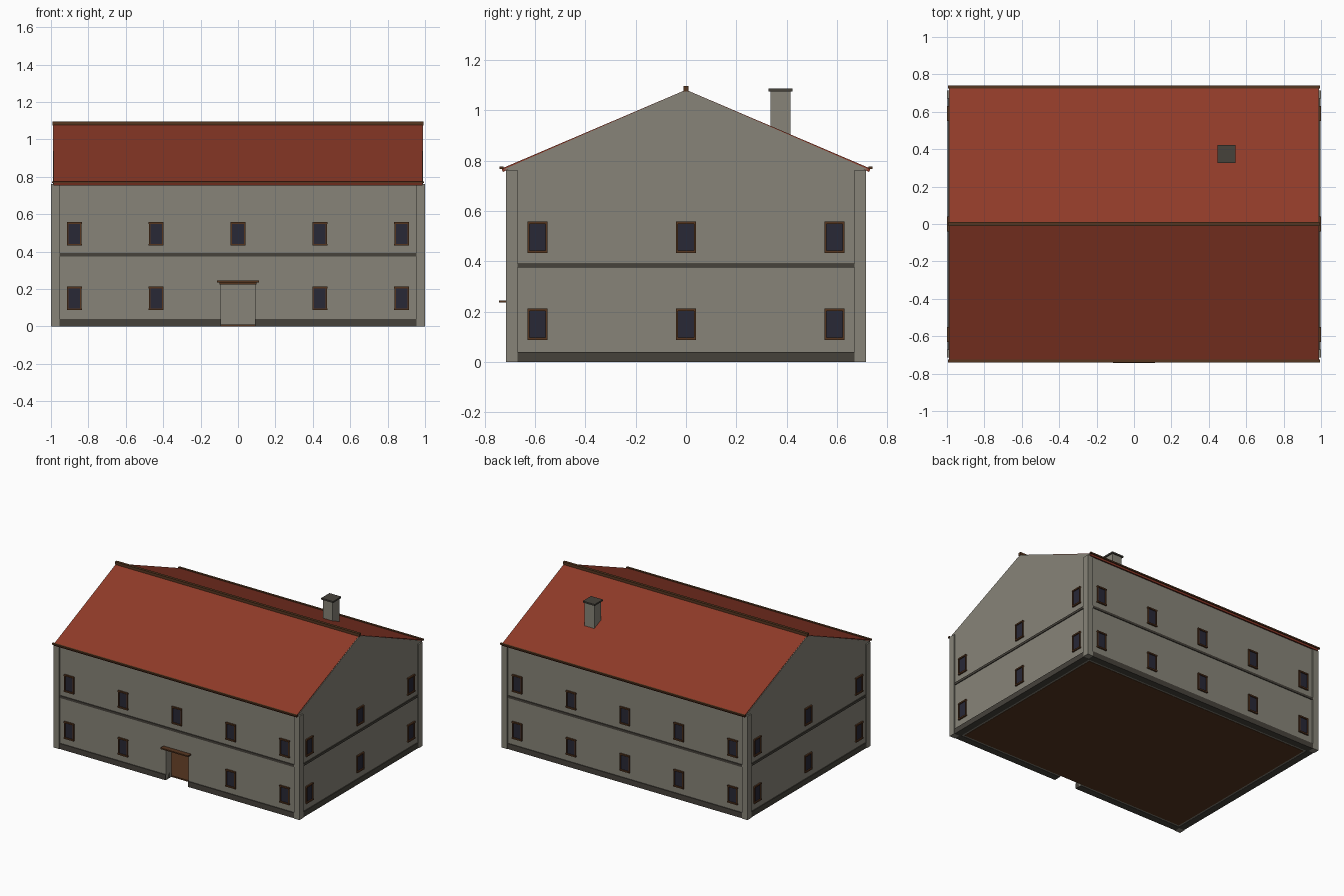
import bpy
import bmesh
from mathutils import Matrix, Vector

if "Cube" in bpy.data.objects:
    bpy.data.objects.remove(bpy.data.objects["Cube"], do_unlink=True)


def material(name, srgb):
    col = [(c / 255 / 12.92 if c < 11 else ((c / 255 + 0.055) / 1.055) ** 2.4) for c in srgb]
    m = bpy.data.materials.new(name)
    m.use_nodes = True
    m.diffuse_color = (*col, 1)
    bsdf = m.node_tree.nodes["Principled BSDF"]
    bsdf.inputs["Base Color"].default_value = (*col, 1)
    bsdf.inputs["Roughness"].default_value = 0.9
    return m


PLASTER = material("grey plaster", (135, 132, 120))
TILE = material("red roof tile", (143, 58, 40))
WOOD = material("brown wood", (86, 54, 32))
STONE = material("dark stone", (70, 66, 59))
GLASS = material("dark glass", (40, 40, 54))


def finish(name, bm, mat):
    bmesh.ops.recalc_face_normals(bm, faces=bm.faces)
    me = bpy.data.meshes.new(name)
    bm.to_mesh(me)
    bm.free()
    me.materials.append(mat)
    ob = bpy.data.objects.new(name, me)
    bpy.context.scene.collection.objects.link(ob)
    return ob


def boxes(name, mat, spans, turn=None):
    """One object from boxes, each given as x, y and z ranges."""
    bm = bmesh.new()
    for span in spans:
        size = [b - a for a, b in span]
        mid = Vector([(a + b) / 2 for a, b in span])
        m = Matrix.Translation(mid) @ Matrix.Diagonal((*size, 1))
        bmesh.ops.create_cube(bm, size=1, matrix=turn @ m if turn else m)
    return finish(name, bm, mat)


def prism(name, mat, profile, x0, x1):
    """Extrude a (y, z) profile along x."""
    bm = bmesh.new()
    face = bm.faces.new([bm.verts.new((x0, y, z)) for y, z in profile])
    ext = bmesh.ops.extrude_face_region(bm, geom=[face])
    moved = [v for v in ext["geom"] if isinstance(v, bmesh.types.BMVert)]
    bmesh.ops.translate(bm, verts=moved, vec=(x1 - x0, 0, 0))
    return finish(name, bm, mat)


def sym(a, b, s):
    return (a, b) if s > 0 else (-b, -a)


# Main dimensions
WX, WY, T = 0.99, 0.705, 0.06
EAVE, RIDGE = 0.765, 1.08
DOOR, DOOR_TOP = 0.09, 0.23
IX, IY = WX - T, WY - T

# Hollow walls, with an open doorway in the front
boxes("back_wall", PLASTER, [((-IX, IX), (IY, WY), (0.002, EAVE))])
boxes("front_wall", PLASTER, [
    ((-IX, -DOOR), (-WY, -IY), (0.002, EAVE)),
    ((DOOR, IX), (-WY, -IY), (0.002, EAVE)),
    ((-DOOR, DOOR), (-WY, -IY), (DOOR_TOP, EAVE))])
boxes("ground_floor", WOOD, [((-IX, IX), (-IY, IY), (0.0, 0.01))])
for s, side in ((1, "left"), (-1, "right")):
    x0, x1 = sym(IX, WX, s)
    boxes(side + "_wall", PLASTER, [((x0, x1), (-WY, WY), (0.002, EAVE))])
    prism(side + "_gable", PLASTER,
          [(-0.725, EAVE), (0.725, EAVE), (0, RIDGE)], x0, x1)

# Corner posts
boxes("corner_posts", PLASTER,
      [(sym(0.955, 1.0, sx), sym(0.67, 0.715, sy), (0, 0.762))
       for sx in (1, -1) for sy in (1, -1)])

# Plinth and storey band around the walls
PX, PY = 0.955, 0.67


def ring(z, depth, out, gap):
    sides = [(sym(WX - depth, WX + out, s), (-PY, PY), z) for s in (1, -1)]
    sides.append(((-PX, PX), (WY - depth, WY + out), z))
    front = (-WY - out, -WY + depth)
    if gap:
        sides += [((-PX, -gap), front, z), ((gap, PX), front, z)]
    else:
        sides.append(((-PX, PX), front, z))
    return sides


boxes("plinth", STONE, ring((0, 0.04), 0.045, 0.006, DOOR))
boxes("storey_band", STONE, ring((0.375, 0.392), 0.01, 0.006, 0))

# Roof slopes, eave gutters and ridge cap
for s, side in ((-1, "front"), (1, "back")):
    prism(side + "_roof_slope", TILE,
          [(0, RIDGE + 0.001), (s * 0.733, 0.768), (s * 0.727, 0.755), (0, RIDGE - 0.016)],
          -0.986, 0.986)
    boxes(side + "_gutter", WOOD,
          [((-0.995, 0.995), sym(0.725, 0.74, s), (0.766, 0.776))])
boxes("ridge_cap", WOOD, [((-0.993, 0.993), (-0.01, 0.01), (1.075, 1.097))])

# Chimney
boxes("chimney_stack", PLASTER, [((0.455, 0.535), (0.335, 0.415), (0.88, 1.076))])
boxes("chimney_cap", STONE, [((0.447, 0.543), (0.327, 0.423), (1.075, 1.086))])

# Door canopy
boxes("door_canopy", WOOD, [
    ((-0.112, 0.112), (-0.742, -0.7), (0.236, 0.245)),
    ((-0.1, 0.1), (-0.714, -0.7), (0.225, 0.236))])


# Windows: a pane in a wooden frame with a wider head and sill
def window(name, turn, u, z):
    w, h, out = 0.035, 0.058, 0.009
    boxes(name + "_pane", GLASS,
          [((u - w, u + w), (-0.003, 0.003), (z - h, z + h))], turn)
    bars = [((u + s * w - 0.004, u + s * w + 0.004), (-out, 0.004), (z - h, z + h))
            for s in (1, -1)]
    bars += [((u - w - 0.005, u + w + 0.005), (-out - 0.002, 0.004),
              (z + s * h - 0.005, z + s * h + 0.005)) for s in (1, -1)]
    boxes(name + "_frame", WOOD, bars, turn)


LONG = [i * 0.4375 for i in range(-2, 3)]
SHORT = [-0.59, 0, 0.59]
for side, quarter, dist, places in (("front", 0, WY, LONG), ("left", 1, WX, SHORT),
                                    ("back", 2, WY, LONG), ("right", 3, WX, SHORT)):
    turn = Matrix.Rotation(quarter * 1.5707963, 4, "Z") @ Matrix.Translation((0, -dist, 0))
    for floor, z in (("lower", 0.15), ("upper", 0.495)):
        for i, u in enumerate(places):
            if side == "front" and floor == "lower" and u == 0:
                continue
            window(f"{side}_{floor}_window_{i + 1}", turn, u, z)
